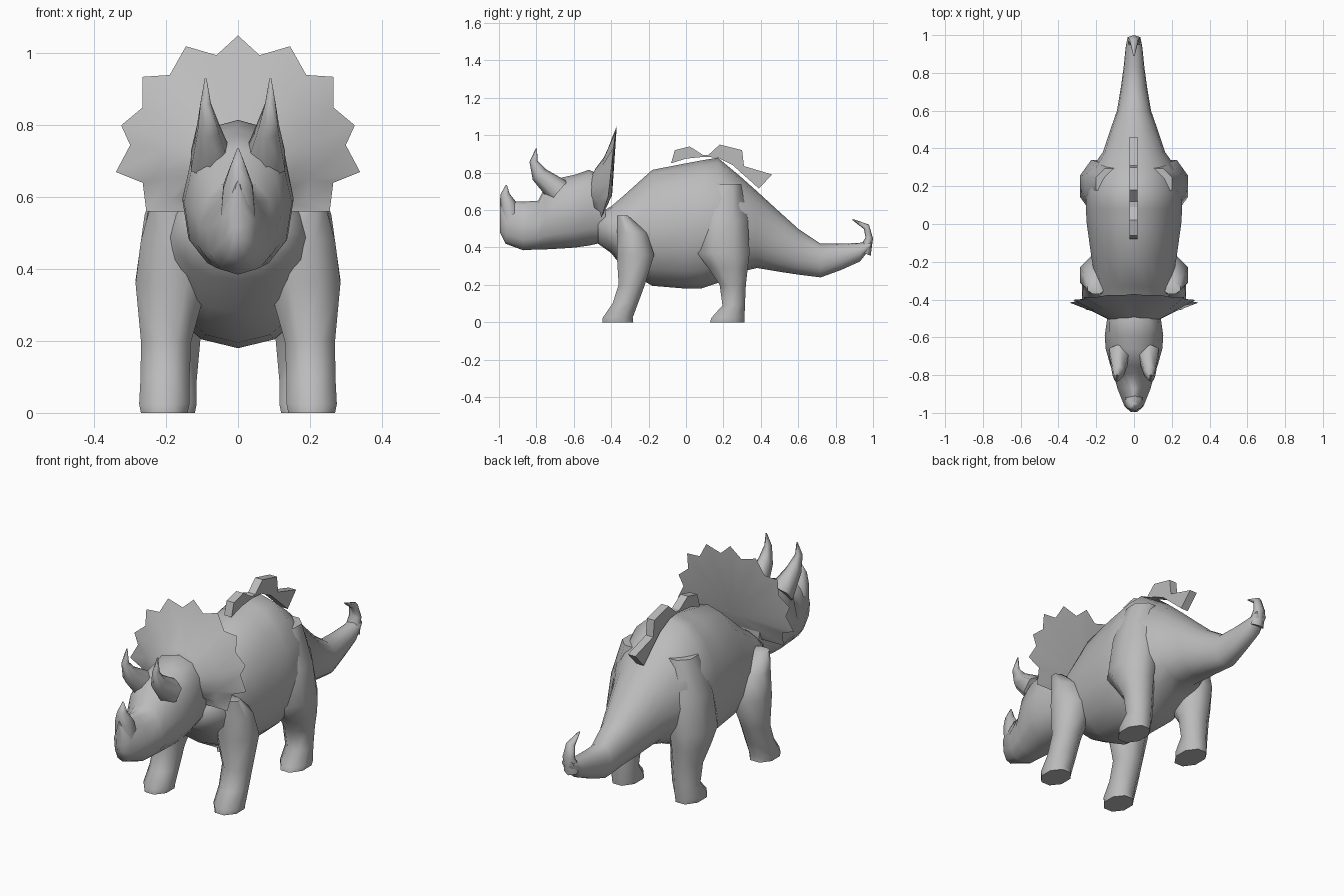
import bpy, bmesh, math
from mathutils import Vector

if "Cube" in bpy.data.objects:
    bpy.data.objects.remove(bpy.data.objects["Cube"])

hide = bpy.data.materials.new("grey_hide")
hide.diffuse_color = (0.5, 0.5, 0.5, 1)
hide.use_nodes = True
hide.node_tree.nodes["Principled BSDF"].inputs["Base Color"].default_value = hide.diffuse_color


def make(name, verts, faces, angle=60):
    """Mesh object with outward normals and smooth shading that keeps creases."""
    mesh = bpy.data.meshes.new(name)
    mesh.from_pydata([tuple(v) for v in verts], [], faces)
    bm = bmesh.new()
    bm.from_mesh(mesh)
    bmesh.ops.recalc_face_normals(bm, faces=bm.faces)
    bm.to_mesh(mesh)
    bm.free()
    mesh.materials.append(hide)
    ob = bpy.data.objects.new(name, mesh)
    bpy.context.collection.objects.link(ob)
    bpy.ops.object.select_all(action='DESELECT')
    ob.select_set(True)
    bpy.context.view_layer.objects.active = ob
    bpy.ops.object.shade_smooth_by_angle(angle=math.radians(angle))
    return ob


def loft(name, rings, angle=60):
    """Skin equal rings of points and cap both ends."""
    n = len(rings[0])
    faces = [(i * n + j, i * n + (j + 1) % n, (i + 1) * n + (j + 1) % n, (i + 1) * n + j)
             for i in range(len(rings) - 1) for j in range(n)]
    faces += [tuple(range(n)), tuple(range((len(rings) - 1) * n, len(rings) * n))]
    return make(name, [p for r in rings for p in r], faces, angle)


def spow(v, p):
    return math.copysign(abs(v) ** p, v)


def trunk(name, sections, n, power):
    """Loft along y from (y, bottom, top, half width, narrowing of the top)."""
    rings = []
    for y, zb, zt, w, taper in sections:
        ring = []
        for k in range(n):
            t = 2 * math.pi * k / n
            u = spow(math.sin(t), power)
            ring.append((w * spow(math.cos(t), power) * (1 - taper * max(0, u)), y,
                         (zb + zt) / 2 + (zt - zb) / 2 * u))
        rings.append(ring)
    return loft(name, rings)


def leg(name, side, sections):
    """Loft upward from (z, x, y, x radius, y radius)."""
    k = 1 / math.cos(math.pi / 8)
    angles = [math.pi / 8 + math.pi / 4 * i for i in range(8)]
    return loft(name, [[(side * (x + rx * k * math.cos(t)), y + ry * k * math.sin(t), z)
                        for t in angles] for z, x, y, rx, ry in sections])


def horn(name, points, n=6):
    """Tapered tube through (x, y, z, x radius, radius in the yz plane)."""
    rings = []
    for i, p in enumerate(points):
        a, b = points[max(i - 1, 0)], points[min(i + 1, len(points) - 1)]
        d = Vector((0, b[1] - a[1], b[2] - a[2])).normalized()
        across = Vector((0, -d.z, d.y))
        rings.append([Vector(p[:3]) + Vector((p[3] * math.cos(t), 0, 0)) + across * p[4] * math.sin(t)
                      for t in (math.pi / 2 + 2 * math.pi * k / n for k in range(n))])
    return loft(name, rings, 75)


# Body and tail
trunk("body", [
    (-.47, .42, .58, .13, 0), (-.40, .37, .62, .18, 0), (-.33, .28, .68, .20, .1),
    (-.18, .195, .815, .225, .1), (0, .18, .85, .25, .1), (.08, .18, .865, .255, .1),
    (.17, .21, .88, .255, .1), (.29, .27, .78, .23, .1), (.38, .29, .70, .165, 0),
    (.5, .27, .59, .125, 0), (.6, .255, .50, .09, 0), (.72, .24, .42, .07, 0),
    (.83, .28, .42, .055, 0), (.93, .325, .425, .045, 0), (.99, .40, .435, .034, 0)], 16, .95)
horn("tail_hook", [(0, .95, .37, .04, .04), (0, .98, .45, .034, .02),
                   (0, .965, .51, .024, .018), (0, .89, .55, .004, .003)])

# Head with wedge beak and raised brow
trunk("head", [
    (-.995, .48, .645, .018, .6), (-.965, .42, .65, .05, .6), (-.87, .385, .645, .088, .55),
    (-.79, .39, .65, .11, .2), (-.75, .39, .735, .125, .1), (-.66, .395, .775, .15, .1),
    (-.59, .40, .79, .155, .1), (-.52, .41, .815, .145, 0), (-.43, .43, .78, .13, 0)], 12, .82)
horn("nose_horn", [(0, -.935, .55, .055, .05), (0, -.95, .63, .047, .045),
                   (0, -.968, .685, .025, .025), (0, -.96, .735, .003, .003)])
for s, label in ((1, "right"), (-1, "left")):
    horn("brow_horn_" + label, [
        (s * .075, -.68, .70, .065, .07), (s * .083, -.785, .79, .035, .045),
        (s * .09, -.815, .86, .017, .022), (s * .09, -.80, .93, .003, .003)])

# Scalloped frill: cone in front flowing out of the head, flatter behind
half = [(.06, .995), (.145, 1.02), (.19, .94), (.265, .935), (.265, .85), (.325, .80),
        (.30, .745), (.34, .67), (.265, .64), (.255, .56), (.13, .56)]
outline = [(0, 1.05)] + half + [(-x, z) for x, z in reversed(half)]
n = len(outline)
cz = .68
rim, mid, inner = [], [], []
for x, z in outline:
    r = math.hypot(x, z - cz)
    side = abs(x) / r
    rim.append((x, -.37 - (1.05 - z) * .09 - .03 * max(0, .68 - z) / .12 - .01 * side, z))
    for ring, y, limit, share in ((mid, -.425 - .04 * side, .215, .75),
                                  (inner, -.48 - .02 * side, .145, .5)):
        f = min(limit, r * share) / r
        ring.append((x * f, y, cz + (z - cz) * f))
verts = rim + mid + inner + [(0, -.56, cz), (0, -.395, cz)]
faces = []
for j in range(n):
    k = (j + 1) % n
    faces += [(j, k, n + k, n + j), (n + j, n + k, 2 * n + k, 2 * n + j),
              (2 * n + j, 2 * n + k, 3 * n), (k, j, 3 * n + 1)]
make("frill", verts, faces)

# Legs
front = [(0, .205, -.365, .065, .083), (.025, .205, -.365, .07, .08), (.1, .203, -.325, .068, .068),
         (.2, .2, -.29, .07, .07), (.36, .185, -.27, .10, .10),
         (.48, .175, -.29, .095, .08), (.57, .20, -.34, .045, .03)]
rear = [(0, .185, .22, .065, .092), (.025, .185, .225, .07, .088), (.09, .18, .255, .065, .06),
        (.2, .18, .25, .075, .07), (.29, .185, .225, .09, .105), (.37, .185, .20, .10, .14),
        (.55, .155, .20, .105, .13), (.74, .12, .215, .08, .08)]
for s, label in ((1, "right"), (-1, "left")):
    leg("front_leg_" + label, s, front)
    leg("rear_leg_" + label, s, rear)

# Thin row of plates along the spine
plates = [(-.08, .85), (-.06, .92), (.02, .94), (.09, .895), (.12, .895), (.18, .95), (.30, .92),
          (.31, .835), (.46, .79), (.39, .715), (.25, .84), (.17, .88), (.10, .885), (0, .875)]
loft("back_plates", [[(x, y, z) for y, z in plates] for x in (-.025, .018)], 30)
